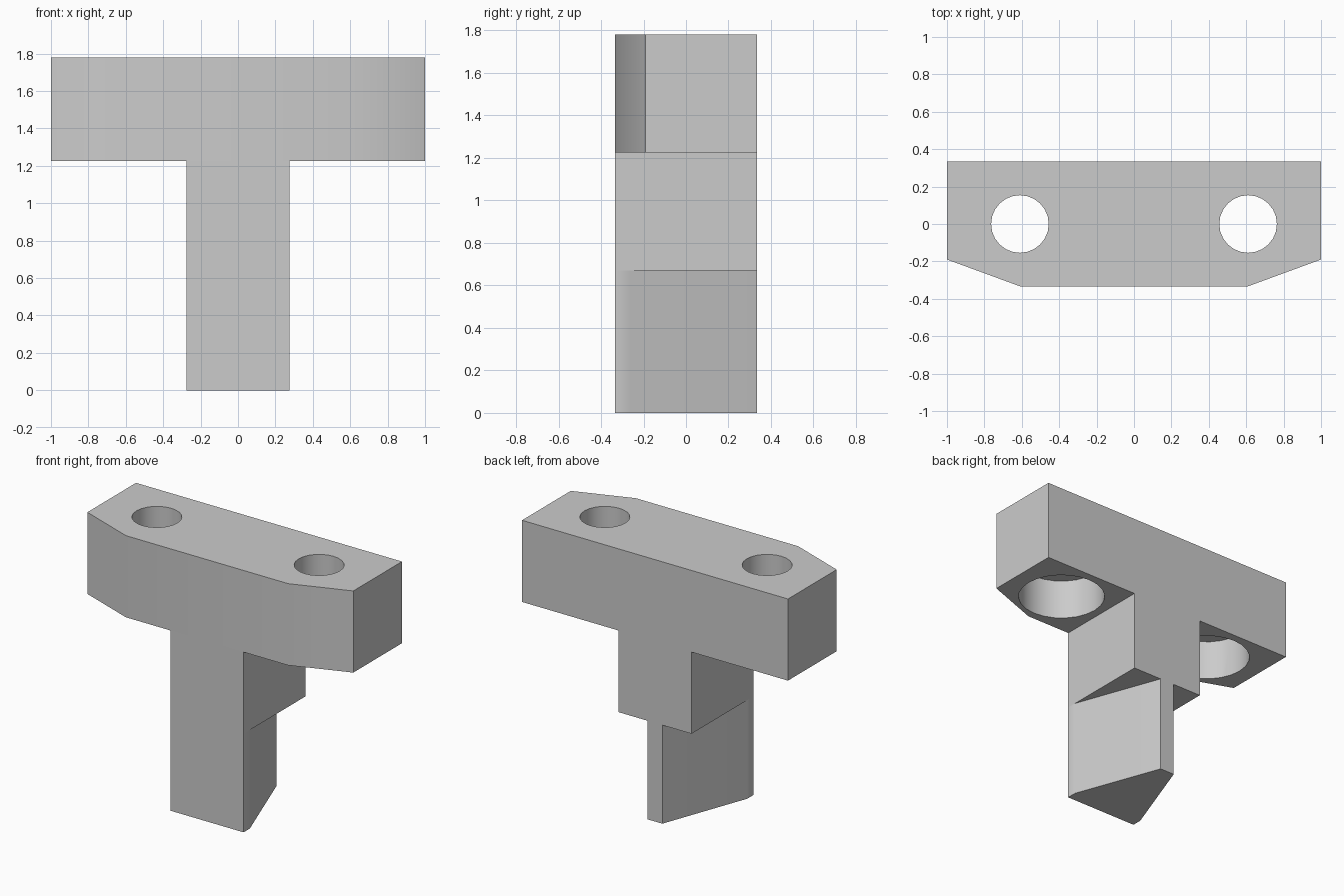
import bpy
import bmesh

cube = bpy.data.objects.get("Cube")
if cube:
    bpy.data.objects.remove(cube, do_unlink=True)

# Main dimensions
DEPTH = 0.333
STEM_HALF = 0.275
TIP_HALF = 0.055
STEP_Z, BAR_Z, TOP_Z = 0.67, 1.225, 1.78
HOLE_X = 0.61
BORE_TOP = 1.50

grey = bpy.data.materials.new("plain grey")
grey.use_nodes = True
colour = (0.6, 0.6, 0.6, 1.0)
grey.diffuse_color = colour
grey.node_tree.nodes["Principled BSDF"].inputs["Base Color"].default_value = colour


def prism(name, half_outline, z0, z1):
    """Extrude an outline mirrored across x, listed from front to back."""
    outline = half_outline + [(-x, y) for x, y in reversed(half_outline)]
    bm = bmesh.new()
    base = bm.faces.new([bm.verts.new((x, y, z0)) for x, y in outline])
    result = bmesh.ops.extrude_face_region(bm, geom=[base])
    verts = [v for v in result["geom"] if isinstance(v, bmesh.types.BMVert)]
    bmesh.ops.translate(bm, verts=verts, vec=(0, 0, z1 - z0))
    bmesh.ops.recalc_face_normals(bm, faces=bm.faces)
    mesh = bpy.data.meshes.new(name)
    bm.to_mesh(mesh)
    bm.free()
    mesh.materials.append(grey)
    obj = bpy.data.objects.new(name, mesh)
    bpy.context.collection.objects.link(obj)
    return obj


def activate(obj):
    bpy.ops.object.select_all(action='DESELECT')
    obj.select_set(True)
    bpy.context.view_layer.objects.active = obj


def drill(obj, x, radius, z0, z1):
    """Cut a vertical round hole and discard the cutter."""
    bpy.ops.mesh.primitive_cylinder_add(
        vertices=24, radius=radius, depth=z1 - z0, location=(x, 0, (z0 + z1) / 2))
    cutter = bpy.context.object
    cutter.hide_render = True
    cutter.data.materials.append(grey)
    activate(obj)
    mod = obj.modifiers.new("hole", 'BOOLEAN')
    mod.operation = 'DIFFERENCE'
    mod.solver = 'EXACT'
    mod.object = cutter
    bpy.ops.object.modifier_apply(modifier=mod.name)
    bpy.data.objects.remove(cutter, do_unlink=True)


# Crossbar with chamfered front ends
crossbar = prism("crossbar", [(0.61, -DEPTH), (1, -0.19), (1, DEPTH)], BAR_Z, TOP_Z)

# Through holes with wide counterbores underneath
for side in (-1, 1):
    drill(crossbar, side * HOLE_X, 0.278, BAR_Z - 0.1, BORE_TOP)
    drill(crossbar, side * HOLE_X, 0.154, BORE_TOP - 0.1, TOP_Z + 0.1)

# Square upper stem and wedge-shaped lower stem
upper_stem = prism("upper_stem", [(STEM_HALF, -DEPTH), (STEM_HALF, DEPTH)],
                   STEP_Z, BAR_Z)
lower_stem = prism("lower_stem", [(STEM_HALF, -DEPTH), (STEM_HALF, -0.265),
                                  (TIP_HALF, DEPTH)], 0, STEP_Z)

# Smooth the shallow bends, keep the corners crisp
for part in (crossbar, upper_stem, lower_stem):
    activate(part)
    bpy.ops.object.shade_smooth_by_angle(angle=0.52)
    weighted = part.modifiers.new("weighted normals", 'WEIGHTED_NORMAL')
    weighted.keep_sharp = True
